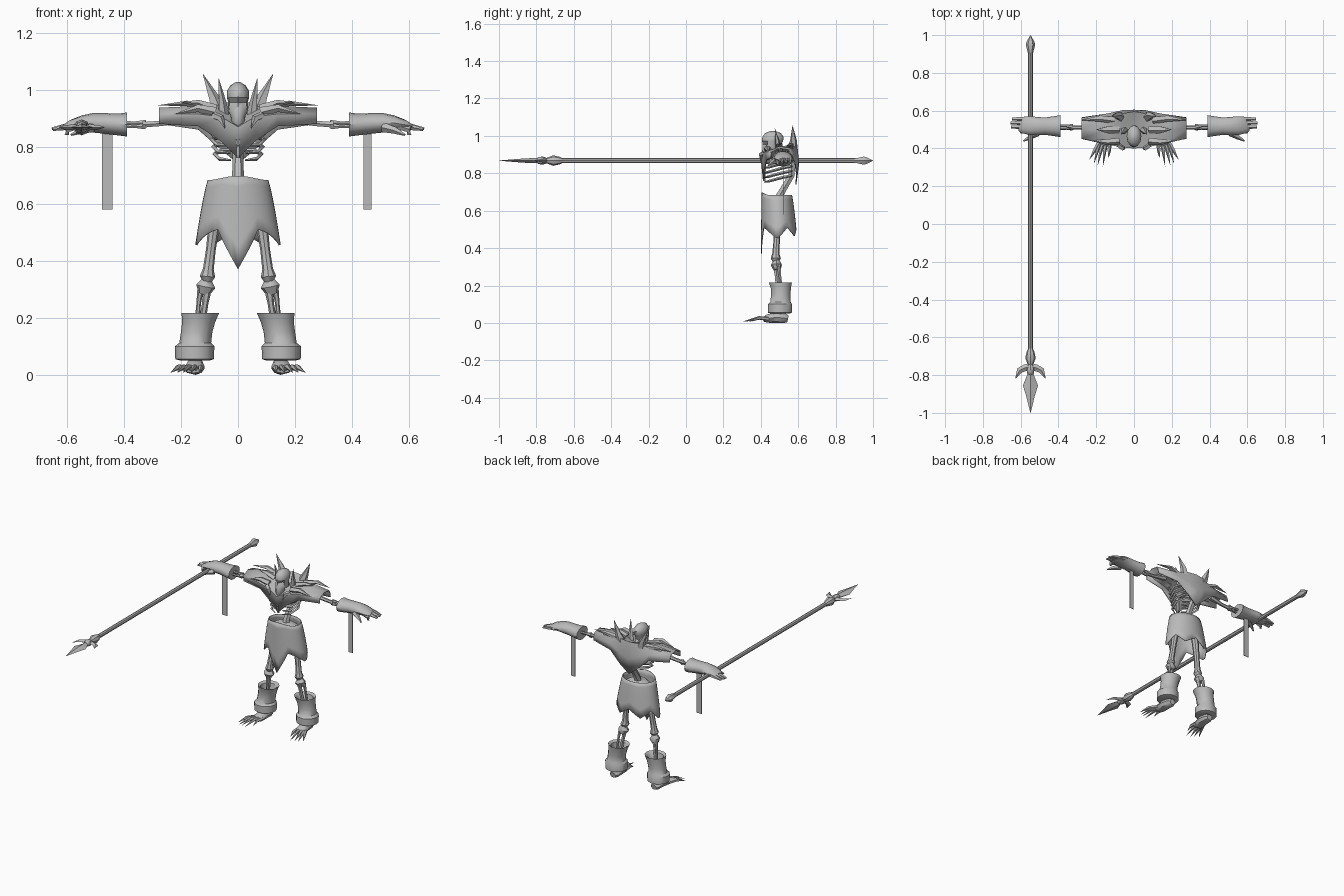
import bpy, bmesh, math
from mathutils import Vector

grey = bpy.data.materials.new("bone_grey")
grey.diffuse_color = (0.5, 0.5, 0.5, 1)


def add(name, verts, faces, mirror=False, thick=0.0, angle=40):
    """Make a mesh object, optionally with a mirrored twin."""
    for s in ((1, -1) if mirror else (1,)):
        me = bpy.data.meshes.new(name)
        bm = bmesh.new()
        vs = [bm.verts.new((v[0] * s, v[1], v[2])) for v in verts]
        for f in faces:
            bm.faces.new([vs[i] for i in f])
        bmesh.ops.remove_doubles(bm, verts=bm.verts, dist=0.0004)
        bmesh.ops.recalc_face_normals(bm, faces=bm.faces)
        bm.to_mesh(me)
        bm.free()
        me.materials.append(grey)
        ob = bpy.data.objects.new(name + ("" if not mirror else "_left" if s > 0 else "_right"), me)
        bpy.context.collection.objects.link(ob)
        if thick:
            ob.modifiers.new("thickness", "SOLIDIFY").thickness = thick
        bpy.ops.object.select_all(action='DESELECT')
        ob.select_set(True)
        bpy.context.view_layer.objects.active = ob
        bpy.ops.object.shade_smooth_by_angle(angle=math.radians(angle))


def loft(name, rings, closed=True, cap=True, **kw):
    """Skin a list of point rings."""
    n = len(rings[0])
    verts = [p for r in rings for p in r]
    faces = [(k * n + i, k * n + (i + 1) % n, (k + 1) * n + (i + 1) % n, (k + 1) * n + i)
             for k in range(len(rings) - 1) for i in range(n if closed else n - 1)]
    if cap:
        faces += [tuple(range(n)), tuple(range(len(verts) - n, len(verts)))]
    add(name, verts, faces, **kw)


def tube(name, pts, radii, n=6, **kw):
    """Sweep an ellipse along points; a radius is a number or (side, up)."""
    pts = [Vector(p) for p in pts]
    rings = []
    for k, p in enumerate(pts):
        t = (pts[min(k + 1, len(pts) - 1)] - pts[max(k - 1, 0)]).normalized()
        side = t.cross(Vector((0, 1, 0) if abs(t.z) > 0.75 else (0, 0, 1))).normalized()
        up = side.cross(t)
        r = radii[k] if isinstance(radii[k], tuple) else (radii[k], radii[k])
        rings.append([p + side * max(r[0], 0.0006) * math.cos(2 * math.pi * i / n)
                      + up * max(r[1], 0.0006) * math.sin(2 * math.pi * i / n) for i in range(n)])
    loft(name, rings, **kw)


def stack(name, rows, n=12, mirror=False, tweak=None):
    """Horizontal ellipses: rows of (x, y, z, rx, ry)."""
    rings = [[Vector((x + rx * math.cos(2 * math.pi * i / n), y + ry * math.sin(2 * math.pi * i / n), z))
              for i in range(n)] for x, y, z, rx, ry in rows]
    if tweak:
        tweak(rings)
    loft(name, rings, mirror=mirror)


# Skull with pushed-in eye sockets
def sockets(rings):
    for i in (8, 10):
        rings[4][i].y += 0.022


stack("skull", [(0, .43, .872, .013, .018), (0, .435, .885, .024, .03), (0, .44, .91, .026, .034),
                (0, .455, .928, .036, .047), (0, .46, .955, .034, .05), (0, .463, .972, .039, .056),
                (0, .465, .995, .039, .057), (0, .465, 1.015, .027, .042), (0, .465, 1.027, .008, .012)],
      tweak=sockets)
tube("neck", [(0, .54, .84), (0, .51, .90), (0, .48, .94)], [.02, .018, .02])

# Mantle: front bib, shoulders and pointed back in one draped sheet
half = [(.0, ((.412, .76), (.40, .87), (.50, .895), (.595, .955), (.605, .85), (.59, .74))),
        (.06, ((.415, .82), (.405, .905), (.50, .93), (.585, .955), (.603, .87), (.595, .79))),
        (.14, ((.43, .872), (.42, .915), (.50, .943), (.565, .935), (.585, .90), (.585, .86))),
        (.277, ((.45, .88), (.452, .915), (.50, .937), (.55, .928), (.562, .905), (.565, .88)))]
sections = [(-x, s) for x, s in half[:0:-1]] + half
loft("mantle", [[(x, y, z) for y, z in s] for x, s in sections], closed=False, cap=False, thick=.006)

# Spikes around the collar, shoulders and chest
spikes = {
    "collar_spike_outer": ([(.065, .56, .91), (.085, .575, .97), (.123, .57, 1.055)], [.03, .02, 0]),
    "collar_spike_inner": ([(.05, .50, .90), (.056, .49, .96), (.068, .475, 1.04)], [.022, .014, 0]),
    "shoulder_spike_back": ([(.10, .55, .93), (.18, .56, .952), (.28, .55, .945)], [.02, (.018, .01), 0]),
    "shoulder_spike_front": ([(.08, .44, .92), (.14, .435, .935), (.22, .44, .915)], [.02, (.018, .014), 0]),
    "shoulder_spike_top": ([(.08, .50, .93), (.14, .50, .953), (.20, .50, .956)], [.02, (.02, .012), 0]),
    "chest_fang": ([(.085, .42, .91), (.06, .402, .90), (.045, .397, .862)], [.014, .014, 0]),
}
for name, (pts, rad) in spikes.items():
    tube(name, pts, rad, n=5, mirror=True)

# Spine, ribs and pelvis
tube("spine", [(0, .495, .60), (0, .50, .68), (0, .535, .74), (0, .565, .79), (0, .565, .86)],
     [.025, .022, .019, .019, .02])
for k in range(5):
    z, w = .775 + .025 * k, .072 + .005 * k
    tube("rib_%d" % (k + 1), [(.01, .565, z + .012), (w * .75, .56, z + .012), (w + .01, .505, z),
                              (w * .9, .44, z - .018), (w * .35, .418, z - .022)],
         [.006, .007, .008, .007, .003], n=4, mirror=True)
tube("breastbone", [(0, .418, .76), (0, .415, .87)], [.008, .015])
stack("pelvis", [(0, .49, .56, .03, .03), (0, .49, .59, .08, .045), (0, .495, .65, .085, .06), (0, .49, .67, .05, .04)])

# Ragged skirt: hem height given by angle from the front
hem = [(0, .37), (30, .51), (45, .50), (80, .455), (90, .458), (120, .51), (150, .465), (180, .51)]


def hem_z(a):
    for (a0, z0), (a1, z1) in zip(hem, hem[1:]):
        if a <= a1:
            return z0 + (z1 - z0) * (a - a0) / (a1 - a0)


rows = []
for t in (0, .12, .3, .5, .75, 1):
    row = []
    for i in range(36):
        deg = i * 10
        a = math.radians(deg)
        top = .683 + .015 * max(0, math.cos(a)) ** 4
        z = top + (hem_z(min(deg, 360 - deg)) - top) * t
        g = min(max((.69 - z) / .235, 0), 1) ** .75
        row.append((math.sin(a) * (.103 + .047 * g), .485 + .013 * g - math.cos(a) * (.08 + .017 * g), z))
    rows.append(row)
loft("skirt", rows, cap=False, thick=.005)

# Legs
tube("thigh_bone", [(.07, .49, .61), (.083, .488, .53), (.095, .485, .44), (.104, .48, .37), (.107, .48, .345),
                    (.108, .48, .325)], [.024, .021, .017, .019, .027, .015], n=8, mirror=True)
tube("knee", [(.11, .485, .335), (.113, .483, .31), (.12, .488, .285)], [.016, (.034, .03), .02], n=8, mirror=True)
tube("shin_bone", [(.107, .48, .31), (.115, .485, .25), (.14, .50, .10)], [.017, .011, .014], mirror=True)
tube("calf_bone", [(.13, .495, .31), (.138, .502, .25), (.15, .52, .10)], [.012, .008, .010], mirror=True)
stack("boot", [(.150, .505, .05, .05, .05), (.152, .502, .055, .068, .066), (.152, .502, .10, .069, .066),
               (.150, .505, .112, .056, .056), (.145, .507, .15, .055, .053), (.138, .507, .185, .058, .055),
               (.132, .505, .217, .066, .063), (.133, .505, .207, .05, .047), (.138, .505, .17, .04, .04)],
      n=14, mirror=True)
tube("foot", [(.148, .545, .022), (.148, .53, .025), (.15, .48, .03), (.155, .43, .022), (.157, .415, .018)],
     [(.02, .018), (.03, .025), (.033, .03), (.036, .021), (.03, .012)], n=8, mirror=True)
for k, (x0, x1, y1) in enumerate([(.128, .135, .35), (.145, .165, .305), (.16, .192, .312), (.176, .212, .32),
                                  (.182, .236, .34)]):
    tube("toe_%d" % (k + 1), [(x0, .44, .022), ((x0 + x1) / 2, .39, .027), (x1, y1, .008)],
         [.011, .010, 0], n=5, mirror=True)

# Arms
tube("upper_arm", [(.18, .51, .90), (.27, .51, .882), (.32, .51, .878), (.335, .51, .877)],
     [.018, .011, .011, .017], mirror=True)
tube("forearm_upper", [(.325, .515, .882), (.36, .52, .883), (.44, .52, .883)], [.014, .007, .009], mirror=True)
tube("forearm_lower", [(.325, .51, .872), (.36, .505, .871), (.44, .505, .874)], [.012, .006, .008], mirror=True)
tube("gauntlet", [(.43, .518, .878), (.395, .518, .878), (.39, .518, .878), (.42, .518, .878), (.47, .518, .882),
                  (.51, .518, .884), (.545, .52, .883), (.585, .525, .876), (.60, .53, .872)],
     [(.03, .02), (.05, .034), (.058, .042), (.053, .038), (.046, .036), (.048, .034), (.05, .027), (.045, .018),
      (.038, .010)], n=12, mirror=True)
for k, (y, x1, z1) in enumerate([(.492, .60, .842), (.514, .65, .86), (.536, .653, .863), (.557, .645, .862)]):
    tube("finger_%d" % (k + 1), [(.55, y, .878), (.60, y, (z1 + .88) / 2), (x1, y, z1)],
         [(.013, .014), (.012, .012), (.008, .005)], n=5, mirror=True)
tube("thumb", [(.51, .482, .868), (.55, .46, .858), (.585, .44, .842)], [.018, .013, .004], n=5, mirror=True)

# Flat strips hanging from the wrists
for name, x0, x1 in (("wrist_strip_right", -.477, -.441), ("wrist_strip_left", .44, .469)):
    ring = [(x0, .518), (x1, .518), (x1, .521), (x0, .521)]
    loft(name, [[(x, y, z) for x, y in ring] for z in (.58, .85)])

# Spear
X, Z = -.548, .868


def spear(name, prof, n=8, **kw):
    tube(name, [(X, y, Z) for y, _ in prof], [r for _, r in prof], n=n, **kw)


spear("spear_shaft", [(.93, .013), (-.68, .013)])
spear("spear_pommel", [(.90, .013), (.915, .016), (.95, .025), (.965, .021), (1.0, 0)], n=6)
spear("spear_collar", [(-.66, .013), (-.675, .02), (-.71, .028), (-.745, .014), (-.765, .022), (-.79, .018),
                       (-.80, .008)])
spear("spear_blade", [(-.775, (.012, .012)), (-.80, (.018, .014)), (-.855, (.04, .012)), (-.91, (.023, .008)),
                      (-1.0, 0)], n=4, angle=20)
for s, side in ((-1, "right"), (1, "left")):
    tube("spear_barb_" + side, [(X, -.755, Z), (X + s * .03, -.762, Z), (X + s * .058, -.775, Z),
                                (X + s * .08, -.818, Z)], [(.02, .012), (.018, .010), (.016, .008), 0], n=4)
